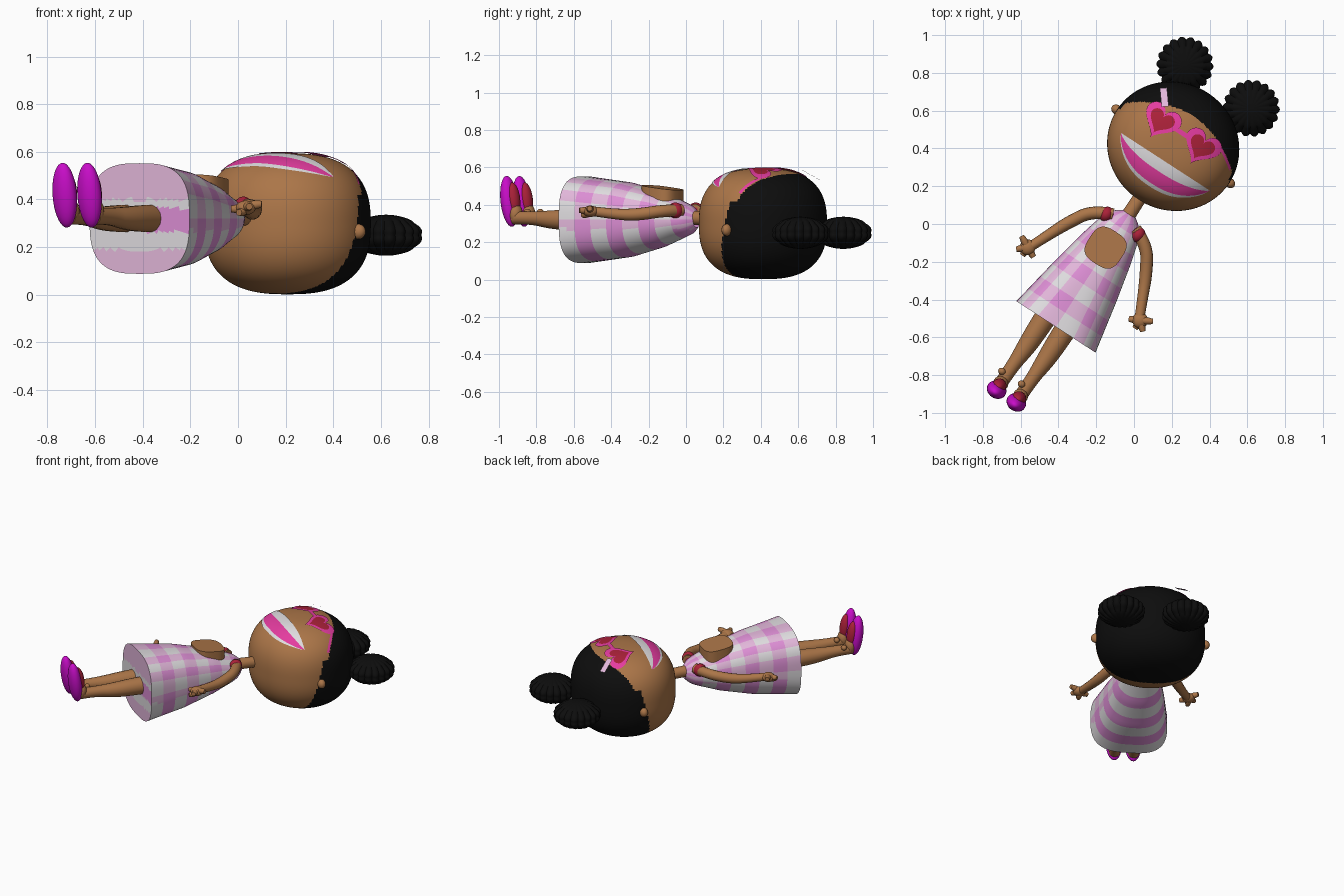
import bpy, bmesh, math
from math import sin, cos, pi, tau
from mathutils import Matrix, Vector

if "Cube" in bpy.data.objects:
    bpy.data.objects.remove(bpy.data.objects["Cube"])

# Doll frame: x across, y from feet to head, z out of the face
PLACE = Matrix.Rotation(math.radians(-33), 4, 'Z') @ Matrix.Translation((-0.05, 0, 0))


def material(name, rgb):
    m = bpy.data.materials.new(name)
    m.use_nodes = True
    m.diffuse_color = (*rgb, 1)
    m.node_tree.nodes["Principled BSDF"].inputs["Base Color"].default_value = (*rgb, 1)
    return m


SKIN = material("brown skin", (0.41, 0.18, 0.065))
HAIR = material("black hair", (0.004, 0.004, 0.004))
PINK = material("hot pink", (0.78, 0.045, 0.35))
WHITE = material("white", (0.74, 0.72, 0.74))
ROSE = material("dress pink", (0.72, 0.27, 0.66))
PALE = material("pale pink", (0.76, 0.47, 0.70))
RED = material("red", (0.40, 0.015, 0.04))
MAGENTA = material("magenta", (0.58, 0.004, 0.58))


def finish(ob, mats, angle=50):
    for m in mats:
        ob.data.materials.append(m)
    bpy.ops.object.select_all(action='DESELECT')
    ob.select_set(True)
    bpy.context.view_layer.objects.active = ob
    if ob.type == 'CURVE':
        bpy.ops.object.convert(target='MESH')
    bpy.ops.object.shade_smooth_by_angle(angle=math.radians(angle))
    return ob


def surface(name, fn, nu, nv, mats, rule=None, plate=False):
    """Grid of fn(u, v); rule(i, j, centre) picks the material of a face."""
    bm = bmesh.new()
    g = [[bm.verts.new(fn(i / nu, j / nv)) for i in range(nu + 1)] for j in range(nv + 1)]
    for j in range(nv):
        for i in range(nu):
            f = bm.faces.new((g[j][i], g[j][i + 1], g[j + 1][i + 1], g[j + 1][i]))
            if rule:
                f.material_index = rule(i, j, f.calc_center_median())
    bmesh.ops.remove_doubles(bm, verts=bm.verts, dist=1e-5)
    bmesh.ops.recalc_face_normals(bm, faces=bm.faces)
    bm.normal_update()
    if plate and sum(f.normal.z for f in bm.faces) < 0:
        bmesh.ops.reverse_faces(bm, faces=bm.faces)
    bm.transform(PLACE)
    me = bpy.data.meshes.new(name)
    bm.to_mesh(me)
    bm.free()
    ob = bpy.data.objects.new(name, me)
    bpy.context.collection.objects.link(ob)
    return finish(ob, mats)


def ellipsoid(name, c, r, mat, tilt=0.0):
    rot = Matrix.Rotation(tilt, 3, 'X')

    def fn(u, v):
        a, b = u * tau, (v - 0.5) * pi
        return Vector(c) + rot @ Vector((r[0] * cos(a) * cos(b), r[1] * sin(a) * cos(b), r[2] * sin(b)))
    return surface(name, fn, 28, 18, [mat])


def tube(name, pts, mat):
    """Soft tube through (x, y, z, radius) control points."""
    cu = bpy.data.curves.new(name, 'CURVE')
    cu.dimensions = '3D'
    cu.bevel_depth = 1
    cu.bevel_resolution = 5
    cu.use_fill_caps = True
    s = cu.splines.new('NURBS')
    s.points.add(len(pts) - 1)
    for p, (x, y, z, r) in zip(s.points, pts):
        p.co = (x, y, z, 1)
        p.radius = r
    s.order_u = 3
    s.use_endpoint_u = True
    ob = bpy.data.objects.new(name, cu)
    bpy.context.collection.objects.link(ob)
    ob.matrix_world = PLACE
    return finish(ob, [mat])


def power(t, e):
    return math.copysign(abs(t) ** e, t)


# Head, with the hair painted behind the hairline
HX, HY, HZ, HC, BULGE = 0.355, 0.337, 0.296, 0.458, 2.6


def head_point(u, v):
    a, b = u * tau, (v - 0.5) * pi
    e = 2 / BULGE
    rho = power(max(cos(b), 0), e)
    return (HX * rho * cos(a), HC + HY * rho * sin(a), 0.298 + HZ * power(sin(b), e))


def hairline(x):
    return 0.65 - 1.2 * x * x


def head_rule(i, j, c):
    edge = hairline(c.x) if c.z > 0.42 else 0.37 + 0.25 * c.z
    return int(c.y > edge)


surface("head", head_point, 180, 130, [SKIN, HAIR], head_rule)


def on_face(x, y, lift=0.005):
    rho = math.hypot(x / HX, (y - HC) / HY)
    return (x, y, 0.298 + lift + HZ * max(1 - rho ** BULGE, 0) ** (1 / BULGE))


# Smiling mouth: upper teeth, tongue and lower teeth
def mouth_band(name, lo, hi, mat):
    def fn(u, v):
        s = 2 * u - 1
        t = lo + (hi - lo) * v
        depth = 0.155 * max(1 - abs(s) ** 2.4, 0) ** 0.8
        return on_face(0.01 + 0.28 * s, 0.367 - depth * t)
    surface(name, fn, 48, 6, [mat], plate=True)


mouth_band("upper_teeth", 0, 0.4, WHITE)
mouth_band("tongue", 0.4, 0.88, PINK)
mouth_band("lower_teeth", 0.88, 1, WHITE)


# Heart shaped glasses
def heart_band(name, cx, lo, hi, mat):
    def fn(u, v):
        t = u * tau
        k = 0.0064 * (lo + (hi - lo) * v)
        x = 16 * sin(t) ** 3
        y = 13 * cos(t) - 5 * cos(2 * t) - 2 * cos(3 * t) - cos(4 * t)
        return on_face(cx + k * x, 0.527 + k * (y + 2), 0.008)
    surface(name, fn, 48, 5, [mat], plate=True)


for side, sx in (("right", -1), ("left", 1)):
    heart_band(side + "_lens", sx * 0.127, 0, 0.68, RED)
    heart_band(side + "_frame", sx * 0.127, 0.68, 1, PINK)
surface("glasses_bridge", lambda u, v: on_face(0.1 * (u - 0.5), 0.53 + 0.025 * v, 0.006), 6, 2, [PINK], plate=True)
surface("hair_trim", lambda u, v: on_face(0.17 + 0.15 * u, hairline(0.17 + 0.15 * u) - 0.016 * v, 0.006),
        20, 2, [PINK], plate=True)
surface("hair_clip", lambda u, v: (-0.165 - 0.062 * v + 0.03 * u, 0.60 + 0.078 * v + 0.022 * u, 0.585 - 0.055 * v),
        2, 4, [PALE], plate=True)


# Scalloped hair puffs
def puff(name, cx):
    def fn(u, v):
        a, b = u * tau, (v - 0.5) * pi
        r = (0.137 + 0.016 * abs(sin(9 * a))) * cos(b) * (0.97 + 0.05 * abs(sin(5 * b)))
        return (cx + r * cos(a), 0.852 + r * sin(a), 0.25 + 0.086 * sin(b))
    surface(name, fn, 108, 30, [HAIR])


puff("right_hair_puff", -0.182)
puff("left_hair_puff", 0.237)

# Dress: (y, half width, half depth) from hem to neckline
PROFILE = [(-0.682, 0.25, 0.232), (-0.4, 0.197, 0.2), (-0.19, 0.152, 0.148),
           (-0.05, 0.115, 0.095), (0.0, 0.085, 0.075), (0.035, 0.035, 0.04)]


def dress_point(u, v, y=None):
    y = -0.682 + 0.717 * v if y is None else y
    for p, q in zip(PROFILE, PROFILE[1:]):
        if y <= q[0] + 1e-6:
            break
    t = (y - p[0]) / (q[0] - p[0])
    w, d = (p[k] + (q[k] - p[k]) * t for k in (1, 2))
    e = 0.68 + 0.32 * v
    a = u * tau
    return (w * power(cos(a), e), y, 0.32 + d * power(sin(a), e))


def gingham(i, j, c):
    row = (j // 4) % 2
    if c.z < 0.27:
        return 2 * row
    return row + (i // 4) % 2


def hem_point(u, v):
    x, y, z = dress_point(u, 0)
    return (x * v, y, 0.32 + (z - 0.32) * v)


def hem_rule(i, j, c):
    if c.x > 0 and abs(c.z - 0.315) < 0.05:
        return 2
    return int(c.z > 0.4 or c.z < 0.19)


surface("dress", dress_point, 80, 32, [WHITE, PALE, ROSE], gingham)
surface("dress_underside", hem_point, 80, 10, [WHITE, PALE, ROSE], hem_rule)


# Rounded bib pocket
def pocket_point(u, v):
    a = u * tau
    k = min(1, 3 * v, 3 * (1 - v))
    x, y = 0.1 * k * power(cos(a), 0.65), 0.1 * k * power(sin(a), 0.65)
    z = 0.40 if v < 0.5 else 0.492 - 0.13 * y
    return (x - 0.008, y - 0.187, z)


surface("bib_pocket", pocket_point, 40, 9, [SKIN])
tube("neck", [(0, -0.02, 0.33, 0.04), (0, 0.07, 0.33, 0.036), (0, 0.2, 0.32, 0.036)], SKIN)

# Paired parts
for side, s in (("right", -1), ("left", 1)):
    ellipsoid(side + "_ear", (s * 0.355, 0.458, 0.265), (0.032, 0.026, 0.032), SKIN)
    ellipsoid(side + "_sleeve", (s * 0.1, -0.036, 0.37), (0.036, 0.042, 0.042), RED)
    tube(side + "_arm", [(s * 0.07, -0.02, 0.37, 0.034), (s * 0.17, -0.055, 0.37, 0.033),
                         (s * 0.25, -0.19, 0.345, 0.034), (s * 0.3, -0.3, 0.35, 0.028),
                         (s * 0.345, -0.4, 0.365, 0.026)], SKIN)
    ellipsoid(side + "_palm", (s * 0.355, -0.41, 0.365), (0.042, 0.042, 0.03), SKIN)
    for n, (fx, fy, fz) in enumerate(((0.3, -0.437, 0.36), (0.355, -0.462, 0.345),
                                      (0.4, -0.452, 0.37), (0.415, -0.378, 0.38))):
        tube(f"{side}_finger_{n + 1}", [(s * 0.355, -0.41, 0.365, 0.022),
                                        (s * (fx + 0.355) / 2, (fy - 0.41) / 2, fz, 0.021),
                                        (s * fx, fy, fz, 0.014)], SKIN)
    # Legs, feet and shoes
    lx = s * 0.062 - 0.012
    tube(side + "_leg", [(lx, -0.62, 0.32, 0.06), (lx, -0.75, 0.32, 0.057), (lx, -0.86, 0.32, 0.05),
                         (lx - 0.006, -0.99, 0.33, 0.034), (lx - 0.008, -1.1, 0.33, 0.036)], SKIN)
    fx = lx - 0.008
    ellipsoid(side + "_shoe", (fx, -1.132, 0.418), (0.054, 0.043, 0.137), MAGENTA, 0.13)
    ellipsoid(side + "_shoe_lining", (fx, -1.105, 0.43), (0.038, 0.035, 0.09), RED, 0.13)
    ellipsoid(side + "_ankle", (fx, -1.09, 0.35), (0.04, 0.036, 0.055), SKIN)
    ellipsoid(side + "_ankle_knob", (fx - 0.03, -1.035, 0.36), (0.02, 0.018, 0.018), SKIN)
